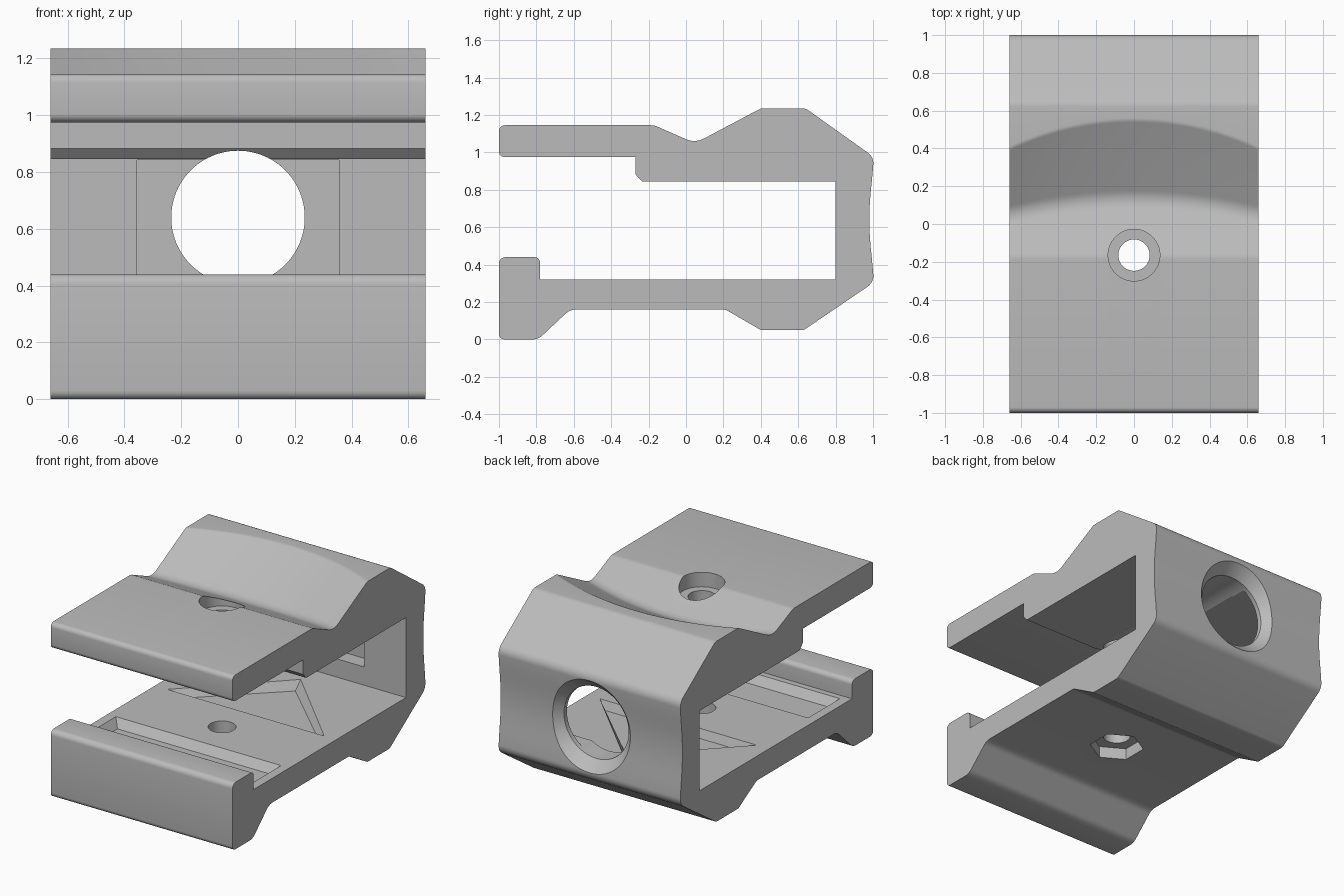
import bpy, bmesh, math
from mathutils import Vector, Matrix

cube = bpy.data.objects.get("Cube")
if cube:
    bpy.data.objects.remove(cube, do_unlink=True)

HALF = 0.66      # half width along x
FLOOR = 0.32     # inner floor height
BOLT_Y = -0.165  # bolt axis

grey = bpy.data.materials.new("light_grey")
grey.use_nodes = True
grey.diffuse_color = (0.5, 0.5, 0.5, 1)
grey.node_tree.nodes["Principled BSDF"].inputs["Base Color"].default_value = (0.5, 0.5, 0.5, 1)


def make_object(name, bm):
    bmesh.ops.recalc_face_normals(bm, faces=bm.faces)
    mesh = bpy.data.meshes.new(name)
    bm.to_mesh(mesh)
    bm.free()
    mesh.materials.append(grey)
    ob = bpy.data.objects.new(name, mesh)
    bpy.context.collection.objects.link(ob)
    return ob


def fillet(corners, steps=6):
    """Round each (y, z, radius) corner of a closed outline."""
    out = []
    n = len(corners)
    for i, (y, z, r) in enumerate(corners):
        p = Vector((y, z))
        if r == 0:
            out.append(p)
            continue
        a = (Vector(corners[i - 1][:2]) - p).normalized()
        b = (Vector(corners[(i + 1) % n][:2]) - p).normalized()
        half = a.angle(b) / 2
        centre = p + (a + b).normalized() * (r / math.sin(half))
        start = p + a * (r / math.tan(half)) - centre
        end = p + b * (r / math.tan(half)) - centre
        sweep = math.pi - 2 * half
        for k in range(steps + 1):
            t = k / steps
            v = start * math.sin((1 - t) * sweep) + end * math.sin(t * sweep)
            out.append(centre + v / math.sin(sweep))
    return out


def section(x):
    """Clamp outline at x; the ramp behind the valley follows an arc in plan."""
    radius = 1.53
    shift = math.sqrt(radius ** 2 - x ** 2) - math.sqrt(radius ** 2 - HALF ** 2)
    down, up = 0.44, 0.53
    ramp_y = 0.40 + shift
    valley_y = (1.145 - 0.17 * down - 1.235 + up * ramp_y) / (up + down)
    valley_z = 1.235 + up * (valley_y - ramp_y)
    hollow = [(1.0 - 0.02 * math.sin(math.pi * k / 10), 0.38 + 0.052 * k, 0)
              for k in range(1, 10)]
    return fillet([
        # lower jaw underside
        (-1, 0, .03), (-.79, 0, .08), (-.62, .16, .08), (.21, .16, .06),
        (.40, .05, .04), (.63, .05, .04),
        # hollow back
        (1.005, .305, .07)] + hollow + [(1.005, .975, .07),
        # hump, valley and upper jaw
        (.64, 1.235, .06), (ramp_y, 1.235, .05), (valley_y, valley_z, .11),
        (-.17, 1.145, .08), (-1, 1.145, .03), (-1, .975, .03),
        # inner opening
        (-.27, .975, 0), (-.27, .882, 0), (-.235, .845, 0), (.8, .845, 0),
        (.8, FLOOR, 0), (-.78, FLOOR, 0), (-.78, .44, .03), (-1, .44, .035)])


def build_body():
    bm = bmesh.new()
    rings = []
    count = 32
    for i in range(count + 1):
        x = -HALF + 2 * HALF * i / count
        rings.append([bm.verts.new((x, p.x, p.y)) for p in section(x)])
    n = len(rings[0])
    for a, b in zip(rings, rings[1:]):
        for j in range(n):
            k = (j + 1) % n
            bm.faces.new((a[j], a[k], b[k], b[j]))
    bm.faces.new(rings[0])
    bm.faces.new(rings[-1])
    return make_object("clamp_body", bm)


def cylinder(name, start, end, r1, r2=None, sides=64):
    start, end = Vector(start), Vector(end)
    axis = end - start
    bm = bmesh.new()
    turn = axis.to_track_quat('Z', 'Y').to_matrix().to_4x4()
    bmesh.ops.create_cone(bm, cap_ends=True, segments=sides, radius1=r1,
                          radius2=r1 if r2 is None else r2, depth=axis.length,
                          matrix=Matrix.Translation((start + end) / 2) @ turn)
    return make_object(name, bm)


def floor_pocket(name, outline, depth):
    """Cutter with sloping sides below the floor."""
    bm = bmesh.new()
    low = [bm.verts.new((x, y, FLOOR)) for x, y in outline]
    high = [bm.verts.new((x, y, FLOOR + 0.03)) for x, y in outline]
    n = len(outline)
    base = bm.faces.new(low[::-1])
    bm.faces.new(high)
    for i in range(n):
        j = (i + 1) % n
        bm.faces.new((low[i], low[j], high[j], high[i]))
    bm.normal_update()
    bmesh.ops.inset_individual(bm, faces=[base], thickness=depth, depth=depth)
    return make_object(name, bm)


def box(name, low, high):
    bm = bmesh.new()
    low, high = Vector(low), Vector(high)
    bmesh.ops.create_cube(bm, size=1, matrix=Matrix.Translation((low + high) / 2)
                          @ Matrix.Diagonal((high - low).to_4d()))
    return make_object(name, bm)


body = build_body()

cutters = [
    # recess and round opening in the back wall
    box("back_recess", (-.355, .7, .44), (.355, .9, .842)),
    cylinder("back_opening", (0, -.5, .64), (0, 1.2, .64), .235, sides=96),
    cylinder("back_chamfer", (0, .92, .64), (0, 1.02, .64), .225, .32, sides=96),
    # bolt hole, head seat and nut seat
    cylinder("bolt_hole", (0, BOLT_Y, -.2), (0, BOLT_Y, 1.5), .083),
    cylinder("head_seat", (0, BOLT_Y, 1.05), (0, BOLT_Y, 1.4), .137),
    cylinder("nut_seat", (0, BOLT_Y, .05), (0, BOLT_Y, .235), .165, sides=6),
    # tapered pockets in the floor
    floor_pocket("front_pocket", [(-.6, -.74), (.6, -.74), (.6, -.41), (-.6, -.41)], .055),
    floor_pocket("arrow_pocket", [(-.57, .08), (.57, .08), (0, .65)], .055),
]

bpy.context.view_layer.objects.active = body
for cutter in cutters:
    cutter.hide_render = True
    mod = body.modifiers.new(cutter.name, 'BOOLEAN')
    mod.operation = 'DIFFERENCE'
    mod.solver = 'EXACT'
    mod.object = cutter
    bpy.ops.object.modifier_apply(modifier=mod.name)
    bpy.data.objects.remove(cutter, do_unlink=True)

for ob in bpy.context.selected_objects:
    ob.select_set(False)
body.select_set(True)
bpy.ops.object.shade_smooth_by_angle(angle=math.radians(25))
